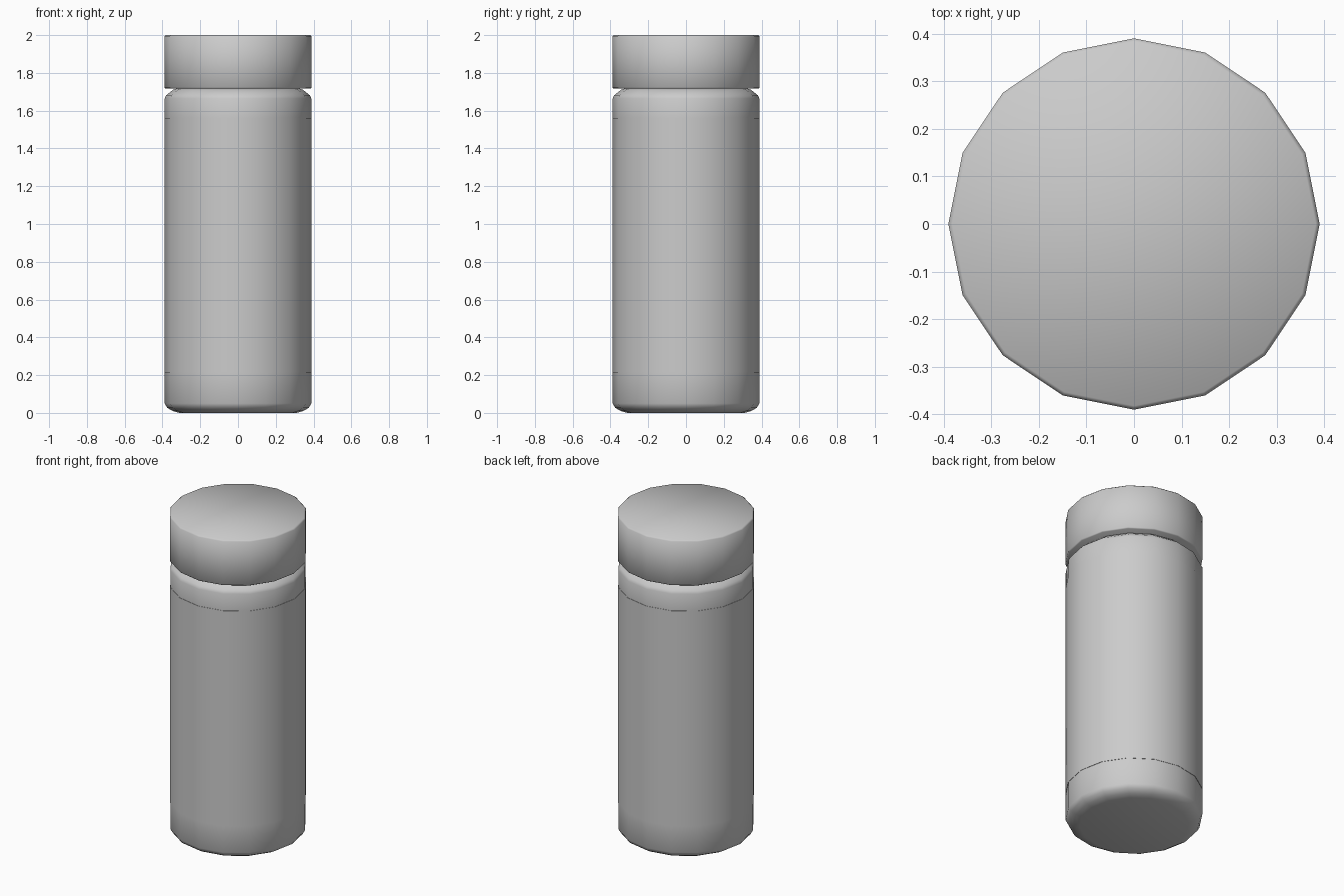
import bpy, bmesh
from math import cos, sin, pi

if "Cube" in bpy.data.objects:
    bpy.data.objects.remove(bpy.data.objects["Cube"])

SIDES = 16


def lathe(name, profile, cap_bottom=False, cap_top=False):
    """Revolve (radius, z) points into a 16-sided part."""
    bm = bmesh.new()
    rings = [[bm.verts.new((r * cos(2 * pi * i / SIDES), r * sin(2 * pi * i / SIDES), z))
              for i in range(SIDES)] for r, z in profile]
    for a, b in zip(rings, rings[1:]):
        for i in range(SIDES):
            j = (i + 1) % SIDES
            bm.faces.new((a[i], a[j], b[j], b[i]))
    if cap_bottom:
        bm.faces.new(rings[0][::-1])
    if cap_top:
        bm.faces.new(rings[-1])
    mesh = bpy.data.meshes.new(name)
    bm.to_mesh(mesh)
    bm.free()
    obj = bpy.data.objects.new(name, mesh)
    bpy.context.collection.objects.link(obj)
    bpy.ops.object.select_all(action='DESELECT')
    obj.select_set(True)
    bpy.context.view_layer.objects.active = obj
    bpy.ops.object.shade_smooth_by_angle(angle=pi * 50 / 180)
    return obj


# Rounded base below the label
lathe("bottle_base", [(0.31, 0), (0.345, 0.01), (0.375, 0.027), (0.388, 0.05),
                      (0.388, 0.215), (0.39, 0.215)], cap_bottom=True)

# Label band wrapped around the body
lathe("label_band", [(0.39, 0.215), (0.39, 1.56)])

# Shoulder and neck above the label
lathe("bottle_shoulder", [(0.39, 1.56), (0.388, 1.56), (0.388, 1.665), (0.38, 1.682),
                          (0.345, 1.71), (0.325, 1.717)], cap_top=True)

# Lid with lightly eased edges
lathe("lid", [(0.384, 1.717), (0.39, 1.723), (0.39, 1.992), (0.382, 2.0)],
      cap_bottom=True, cap_top=True)
